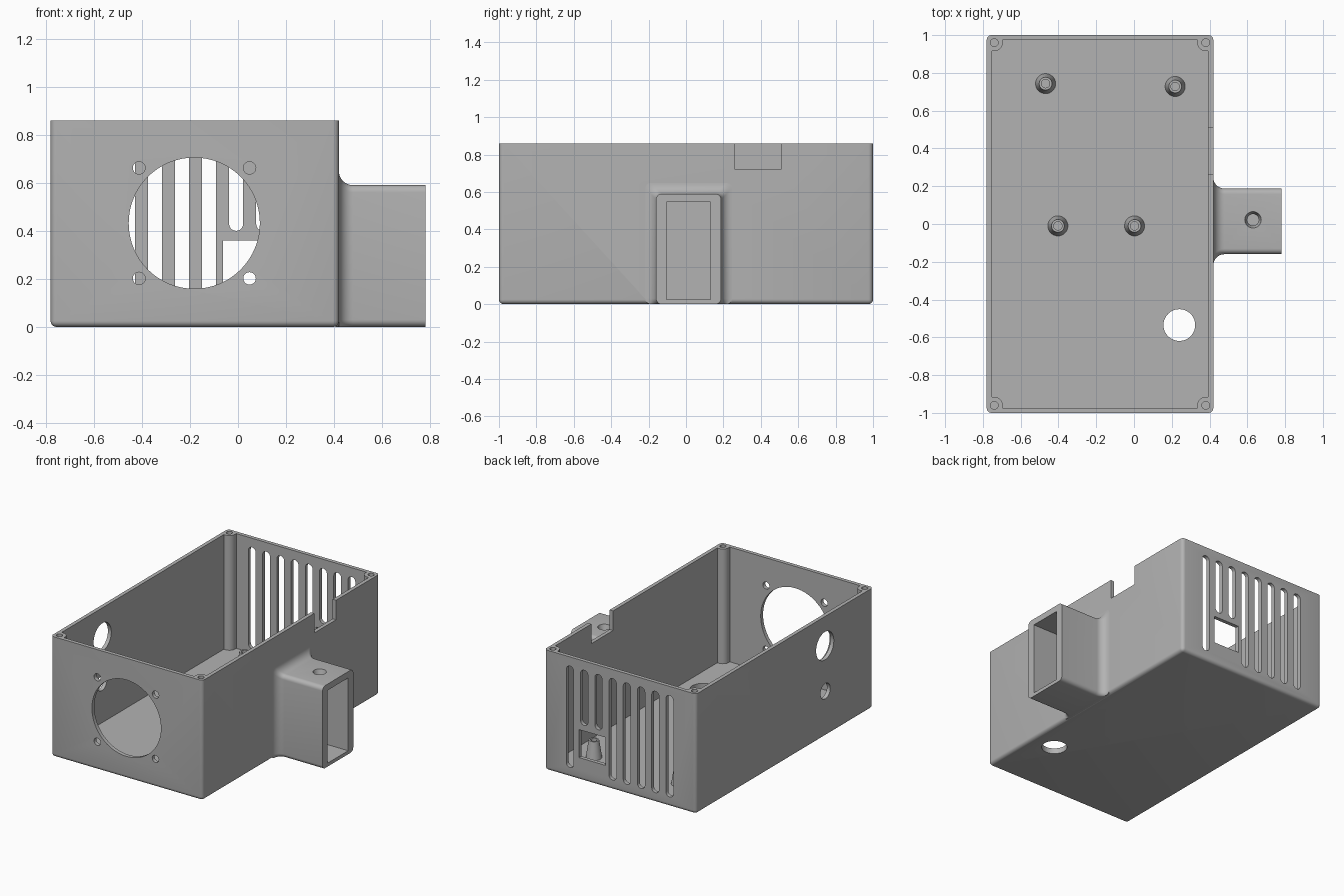
import bpy, bmesh, math
from mathutils import Matrix, Vector

old = bpy.data.objects.get("Cube")
if old:
    bpy.data.objects.remove(old, do_unlink=True)

grey = bpy.data.materials.new("plain grey")
grey.use_nodes = True
grey.diffuse_color = (0.45, 0.45, 0.45, 1)
grey.node_tree.nodes["Principled BSDF"].inputs["Base Color"].default_value = (0.45, 0.45, 0.45, 1)

X0, X1, Y, H = -0.78, 0.42, 1.0, 0.86   # outer shell
WALL, FLOOR = 0.027, 0.04


def finish(name, bm):
    bmesh.ops.recalc_face_normals(bm, faces=bm.faces[:])
    mesh = bpy.data.meshes.new(name)
    bm.to_mesh(mesh)
    bm.free()
    mesh.materials.append(grey)
    ob = bpy.data.objects.new(name, mesh)
    bpy.context.collection.objects.link(ob)
    return ob


def block(name, lo, hi):
    bm = bmesh.new()
    lo, hi = Vector(lo), Vector(hi)
    mat = Matrix.Translation((lo + hi) / 2) @ Matrix.Diagonal((*(hi - lo), 1))
    bmesh.ops.create_cube(bm, size=1, matrix=mat)
    return finish(name, bm)


def rod(name, center, r1, depth, axis="Z", r2=None, sides=32):
    rot = {"X": Matrix.Rotation(math.pi / 2, 4, "Y"),
           "Y": Matrix.Rotation(math.pi / 2, 4, "X"),
           "Z": Matrix.Identity(4)}[axis]
    bm = bmesh.new()
    bmesh.ops.create_cone(bm, cap_ends=True, segments=sides, radius1=r1,
                          radius2=r1 if r2 is None else r2, depth=depth,
                          matrix=Matrix.Translation(center) @ rot)
    return finish(name, bm)


def loft(name, rings):
    """Solid through closed rings with equal point counts."""
    bm = bmesh.new()
    loops = [[bm.verts.new(p) for p in ring] for ring in rings]
    n = len(loops[0])
    for a, b in zip(loops, loops[1:]):
        for i in range(n):
            j = (i + 1) % n
            bm.faces.new((a[i], a[j], b[j], b[i]))
    bm.faces.new(loops[0])
    bm.faces.new(loops[-1])
    return finish(name, bm)


def rounded(u0, u1, v0, v1, r, steps=6):
    """Outline of a rounded rectangle."""
    corners = [(u1 - r, v1 - r), (u0 + r, v1 - r), (u0 + r, v0 + r), (u1 - r, v0 + r)]
    pts = []
    for k, (u, v) in enumerate(corners):
        for i in range(steps + 1):
            a = math.pi / 2 * (k + i / steps)
            pts.append((u + r * math.cos(a), v + r * math.sin(a)))
    return pts


def combine(target, tool, operation="DIFFERENCE"):
    mod = target.modifiers.new("combine", "BOOLEAN")
    mod.operation, mod.solver, mod.object = operation, "EXACT", tool
    bpy.context.view_layer.objects.active = target
    bpy.ops.object.modifier_apply(modifier=mod.name)
    bpy.data.objects.remove(tool, do_unlink=True)


def smooth(ob):
    bpy.ops.object.select_all(action="DESELECT")
    ob.select_set(True)
    bpy.context.view_layer.objects.active = ob
    bpy.ops.object.shade_smooth_by_angle(angle=math.radians(30))


# Outer shell, rounded on all edges but the rim
case = block("enclosure", (X0, -Y, 0), (X1, Y, H))
bm = bmesh.new()
bm.from_mesh(case.data)
edges = [e for e in bm.edges if min(v.co.z for v in e.verts) < H / 2]
bmesh.ops.bevel(bm, geom=edges, offset=0.025, segments=5, profile=0.5, affect="EDGES")
bm.to_mesh(case.data)
bm.free()

# Side socket, flaring into the wall
rings = []
R, steps = 0.058, 8
for i in range(steps + 1):
    a = math.pi / 2 * i / steps
    flare = R * (1 - math.sin(a))
    rings.append((X1 + R * (1 - math.cos(a)), flare))
rings = [(X1 - 0.015, R)] + rings + [(0.78, 0)]
socket = loft("socket", [[(x, u, v) for u, v in rounded(-0.16 - f, 0.188 + f, 0, 0.59 + f, 0.03)]
                         for x, f in rings])
combine(case, socket, "UNION")

# Cavity with rounded screw posts left standing in the corners
cx, cy = (X0 + X1) / 2, 0.0
hx, hy = (X1 - X0) / 2 - WALL, Y - WALL
post_x, post_y, post_r = (X1 - X0) / 2 - 0.04, Y - 0.04, 0.045
outline = []
for sx, sy in ((1, 1), (-1, 1), (-1, -1), (1, -1)):
    corner = [(hx, post_y - post_r)]
    for i in range(9):
        a = -math.pi / 2 - math.pi / 2 * i / 8
        corner.append((post_x + post_r * math.cos(a), post_y + post_r * math.sin(a)))
    corner.append((post_x - post_r, hy))
    if sx * sy < 0:
        corner.reverse()
    outline += [(cx + sx * x, cy + sy * y) for x, y in corner]
combine(case, loft("cavity", [[(x, y, z) for x, y in outline] for z in (FLOOR, H + 0.1)]))

# Screw holes in the posts
for sx in (-1, 1):
    for sy in (-1, 1):
        combine(case, rod("post_hole", (cx + sx * post_x, sy * post_y, H), 0.021, 0.4, sides=20))

# Fan opening with its four screw holes
fx, fz = -0.182, 0.432
combine(case, rod("fan_opening", (fx, -Y, fz), 0.273, 0.1, "Y", sides=64))
for sx in (-1, 1):
    for sz in (-1, 1):
        combine(case, rod("fan_screw", (fx + sx * 0.23, -Y, fz + sz * 0.23), 0.026, 0.1, "Y", sides=20))

# Rear vent slots, two shortened above the connector window
for k in range(8):
    x = 0.217 - 0.1125 * k
    bottom = 0.40 if k in (1, 2) else 0.07
    shape = rounded(x - 0.029, x + 0.029, bottom, 0.795, 0.0289)
    combine(case, loft("vent", [[(u, y, v) for u, v in shape] for y in (Y - 0.06, Y + 0.06)]))
combine(case, block("connector_window", (-0.063, Y - 0.06, 0.16), (0.145, Y + 0.06, 0.36)))

# Rim notch, cable holes and floor hole
combine(case, block("rim_notch", (X1 - 0.06, 0.262, 0.72), (X1 + 0.06, 0.508, H + 0.1)))
combine(case, rod("cable_hole", (X0, -0.455, 0.65), 0.1, 0.1, "X", sides=48))
combine(case, rod("small_hole", (X0, -0.46, 0.325), 0.055, 0.1, "X"))
combine(case, rod("floor_hole", (0.24, -0.535, 0), 0.084, 0.2, sides=48))

# Blind pocket of the socket and its countersunk screw hole
combine(case, block("pocket", (X1, -0.103, 0.025), (0.9, 0.13, 0.545)))
combine(case, rod("socket_screw", (0.63, 0.022, 0.565), 0.029, 0.052, r2=0.044))
smooth(case)

# Conical board standoffs
for i, (x, y) in enumerate([(-0.468, 0.743), (0.218, 0.728), (-0.403, -0.01), (0.003, -0.01)]):
    standoff = rod(f"standoff_{i + 1}", (x, y, FLOOR + 0.06), 0.054, 0.13, r2=0.034)
    combine(standoff, rod("standoff_hole", (x, y, FLOOR + 0.1), 0.022, 0.14, sides=20))
    smooth(standoff)
